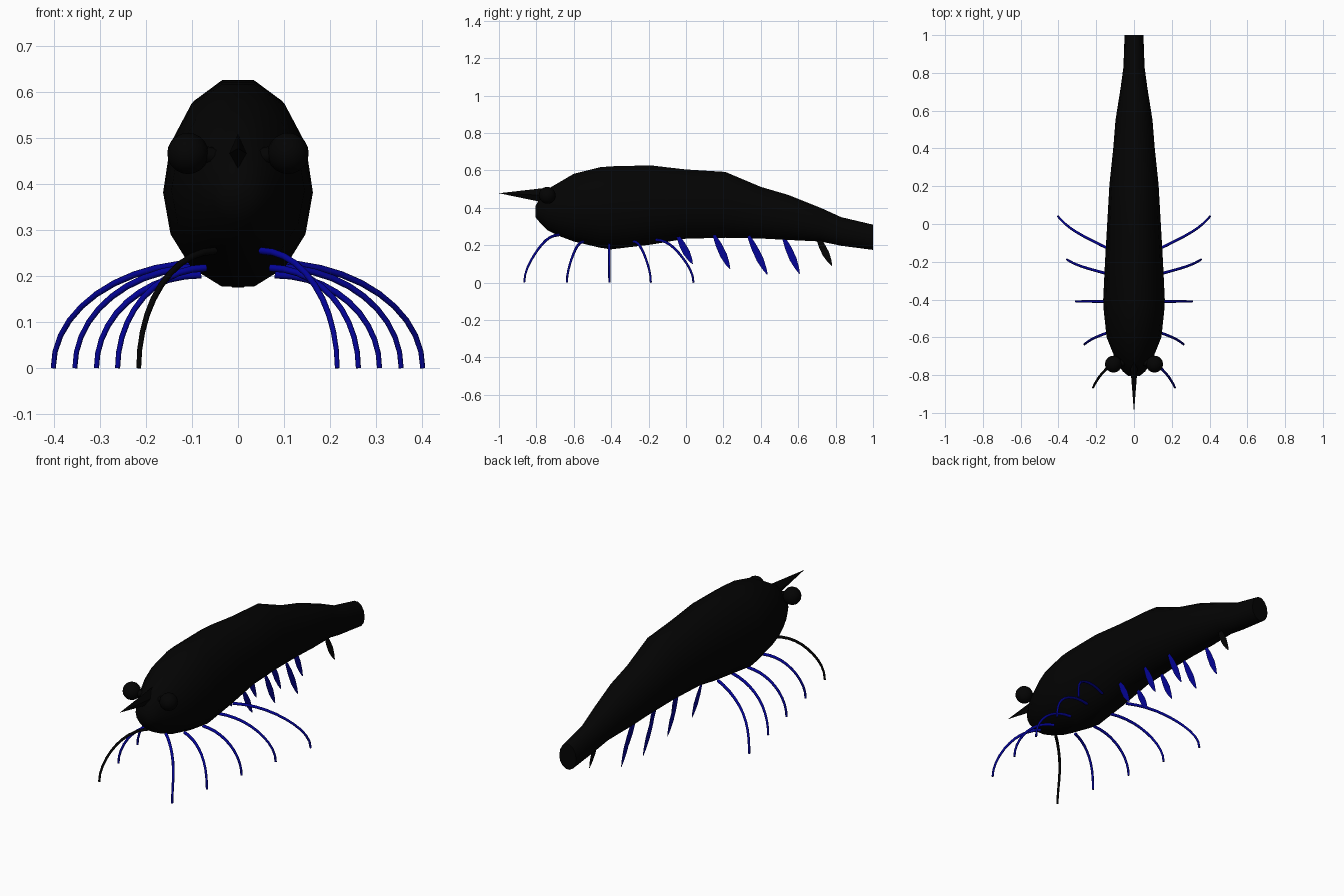
import bpy, bmesh, math
from mathutils import Vector

if "Cube" in bpy.data.objects:
    bpy.data.objects.remove(bpy.data.objects["Cube"])


def material(name, color):
    m = bpy.data.materials.new(name)
    m.use_nodes = True
    m.diffuse_color = color
    m.node_tree.nodes["Principled BSDF"].inputs["Base Color"].default_value = color
    return m


BLACK = material("shell black", (0.001, 0.001, 0.001, 1))
BLUE = material("limb blue", (0.001, 0.001, 0.3, 1))


def finish(name, bm, mat, smooth=True, angle=50):
    if smooth:
        bmesh.ops.recalc_face_normals(bm, faces=bm.faces)
    mesh = bpy.data.meshes.new(name)
    bm.to_mesh(mesh)
    bm.free()
    mesh.materials.append(mat)
    ob = bpy.data.objects.new(name, mesh)
    bpy.context.collection.objects.link(ob)
    if smooth:
        bpy.ops.object.select_all(action="DESELECT")
        ob.select_set(True)
        bpy.context.view_layer.objects.active = ob
        bpy.ops.object.shade_smooth_by_angle(angle=math.radians(angle))


def skin(bm, rings):
    """Bridge a list of point rings and cap both ends."""
    loops = [[bm.verts.new(p) for p in ring] for ring in rings]
    n = len(loops[0])
    for a, b in zip(loops, loops[1:]):
        for i in range(n):
            j = (i + 1) % n
            bm.faces.new((a[i], a[j], b[j], b[i]))
    bm.faces.new(loops[0][::-1])
    bm.faces.new(loops[-1])


def tube(bm, points, radii, sides=8):
    """Round tube through points with a radius at each."""
    rings = []
    for i, p in enumerate(points):
        d = points[min(i + 1, len(points) - 1)] - points[max(i - 1, 0)]
        side = d.cross(Vector((0, 0, 1))).normalized()
        up = side.cross(d).normalized()
        rings.append([p + radii[i] * (side * math.cos(t) + up * math.sin(t))
                      for t in (2 * math.pi * k / sides for k in range(sides))])
    skin(bm, rings)


# Body: lengthwise position, bottom, top, half width
sections = [
    (-0.805, 0.35, 0.41, 0.03), (-0.78, 0.32, 0.45, 0.06),
    (-0.74, 0.28, 0.50, 0.085), (-0.68, 0.25, 0.535, 0.113),
    (-0.60, 0.22, 0.582, 0.145), (-0.46, 0.187, 0.617, 0.16),
    (-0.40, 0.178, 0.622, 0.163), (-0.19, 0.203, 0.627, 0.153),
    (0.0, 0.235, 0.605, 0.142), (0.21, 0.24, 0.592, 0.13),
    (0.40, 0.236, 0.512, 0.11), (0.55, 0.228, 0.468, 0.098),
    (0.72, 0.22, 0.40, 0.071), (0.83, 0.197, 0.35, 0.056),
    (1.0, 0.175, 0.31, 0.05),
]
SIDES = 14
bm = bmesh.new()
rings = []
for y, low, high, w in sections:
    mid = low + 0.46 * (high - low)
    ring = []
    for k in range(SIDES):
        t = 2 * math.pi * k / SIDES
        half = (high - mid if math.sin(t) > 0 else mid - low) / 0.975
        ring.append((w * math.cos(t), y, mid + half * math.sin(t)))
    rings.append(ring)
skin(bm, rings)
finish("body", bm, BLACK)

# Pointed beak above the face
bm = bmesh.new()
base = [bm.verts.new((x, -0.72, z)) for x, z in
        ((0.022, 0.465), (0, 0.51), (-0.022, 0.465), (0, 0.42))]
tip = bm.verts.new((0, -1, 0.478))
for i in range(4):
    bm.faces.new((base[i], base[(i + 1) % 4], tip))
bm.faces.new(base)
finish("beak", bm, BLACK, angle=30)

for sx, label in ((1, "left"), (-1, "right")):
    # Eye on a short stalk
    bm = bmesh.new()
    bmesh.ops.create_uvsphere(bm, u_segments=16, v_segments=10, radius=0.045)
    bmesh.ops.translate(bm, verts=bm.verts, vec=(sx * 0.109, -0.742, 0.467))
    finish(label + "_eye", bm, BLACK)
    bm = bmesh.new()
    tube(bm, [Vector((sx * 0.04, -0.73, 0.46)), Vector((sx * 0.1, -0.742, 0.467))],
         [0.018, 0.02])
    finish(label + "_eye_stalk", bm, BLACK)

    # Walking legs: root x, y, z and foot x, y
    legs = [(0.05, -0.68, 0.255, 0.216, -0.865), (0.07, -0.55, 0.218, 0.262, -0.637),
            (0.08, -0.41, 0.203, 0.308, -0.41), (0.08, -0.28, 0.22, 0.355, -0.188),
            (0.08, -0.158, 0.228, 0.402, 0.04)]
    for n, (rx, ry, rz, fx, fy) in enumerate(legs, 1):
        points = []
        for k in range(11):
            t = k / 10 * math.pi / 2
            s = math.sin(t)
            points.append(Vector((sx * (rx + (fx - rx) * s),
                                  ry + (fy - ry) * (0.8 * s + 0.2 * s ** 6),
                                  rz * math.cos(t))))
        bm = bmesh.new()
        tube(bm, points, [0.008 - 0.0025 * k / 10 for k in range(11)])
        finish(f"{label}_leg_{n}", bm, BLACK if sx < 0 and n == 1 else BLUE)

    # Flat swimming fins: three pairs, then a single one on each side
    # (side offset, root y, z and tip y, z)
    fins = [(0.06, -0.045, 0.25, 0.035, 0.10), (0.055, 0.15, 0.255, 0.235, 0.073),
            (0.05, 0.335, 0.25, 0.435, 0.043)]
    if sx > 0:
        fins.append((0.026, 0.70, 0.25, 0.78, 0.09))
    else:
        fins.append((0.042, 0.52, 0.245, 0.607, 0.048))
    for n, (x, ry, rz, ty, tz) in enumerate(fins, 1):
        root, end = Vector((sx * x, ry, rz)), Vector((sx * x, ty, tz))
        across = (end - root).cross(Vector((sx, 0, 0))).normalized()
        outline = [(0, 0.008), (0.3, 0.017), (0.6, 0.019), (0.85, 0.011), (1, 0.002)]
        bm = bmesh.new()
        edge = [root.lerp(end, f) - across * w for f, w in outline]
        edge += [root.lerp(end, f) + across * w for f, w in reversed(outline)]
        bm.faces.new([bm.verts.new(p) for p in edge])
        finish(f"{label}_fin_{n}", bm, BLACK if sx > 0 and n == 4 else BLUE,
               smooth=False)
